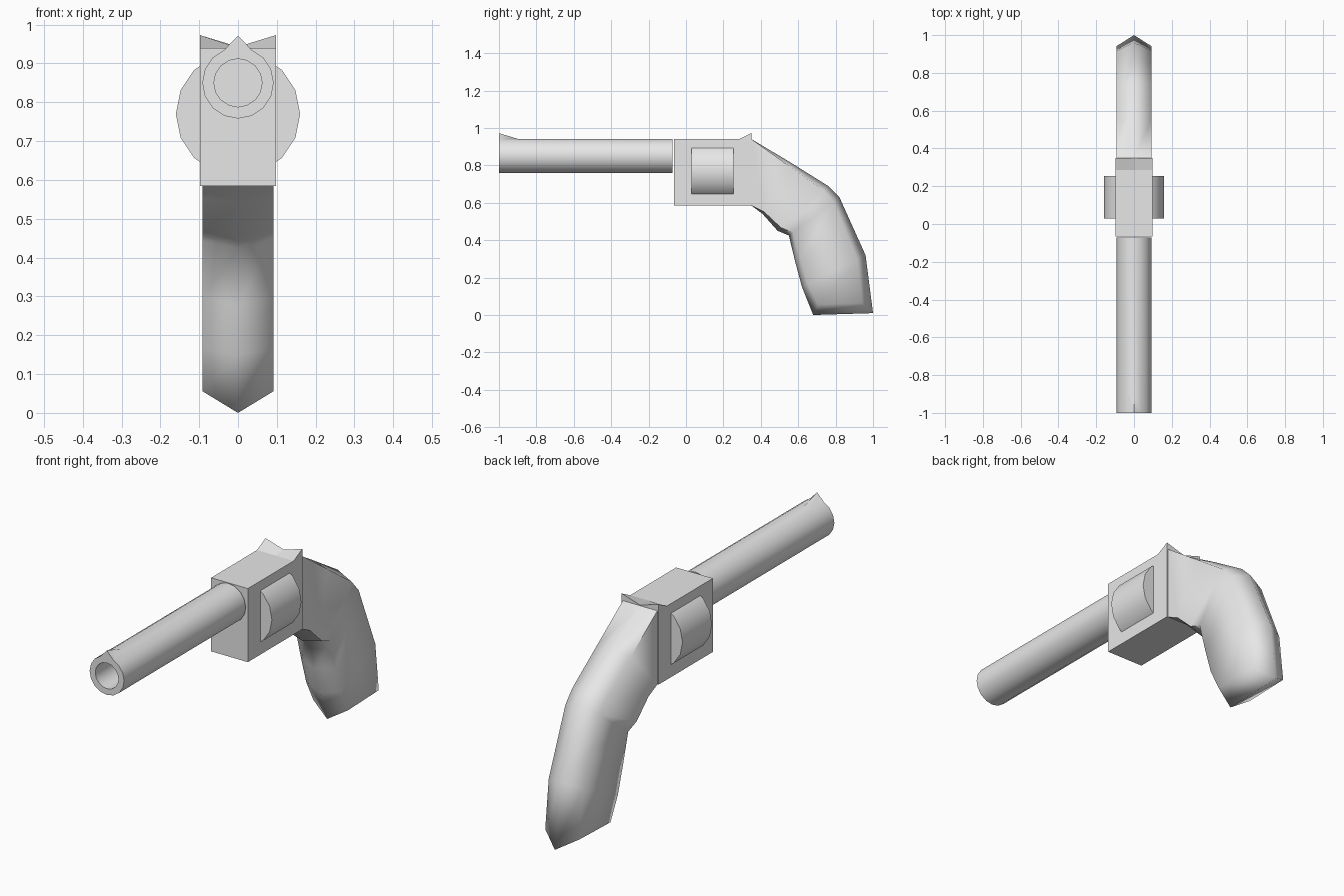
import bpy, bmesh
from math import sin, cos, pi, radians
from mathutils import Vector

cube = bpy.data.objects.get("Cube")
if cube:
    bpy.data.objects.remove(cube, do_unlink=True)

steel = bpy.data.materials.new("plain_grey")
steel.use_nodes = True
GREY = (0.8, 0.8, 0.8, 1)
steel.diffuse_color = GREY
steel.node_tree.nodes["Principled BSDF"].inputs["Base Color"].default_value = GREY


def loft(name, rings, angle=None, caps=True, closed=False):
    """Skin a list of equal-length rings of points."""
    bm = bmesh.new()
    rows = [[bm.verts.new(p) for p in ring] for ring in rings]
    pairs = list(zip(rows, rows[1:])) + ([(rows[-1], rows[0])] if closed else [])
    for a, b in pairs:
        for i in range(len(a)):
            j = (i + 1) % len(a)
            bm.faces.new((a[i], a[j], b[j], b[i]))
    if caps and not closed:
        bm.faces.new(rows[0])
        bm.faces.new(rows[-1])
    bmesh.ops.recalc_face_normals(bm, faces=bm.faces)
    mesh = bpy.data.meshes.new(name)
    bm.to_mesh(mesh)
    bm.free()
    mesh.materials.append(steel)
    obj = bpy.data.objects.new(name, mesh)
    bpy.context.collection.objects.link(obj)
    if angle:
        bpy.ops.object.select_all(action='DESELECT')
        obj.select_set(True)
        bpy.context.view_layer.objects.active = obj
        bpy.ops.object.shade_smooth_by_angle(angle=radians(angle))
    return obj


def circle(y, z, r, n=16):
    return [Vector((r * cos(2 * pi * i / n), y, z + r * sin(2 * pi * i / n)))
            for i in range(n)]


# Barrel: hollow tube whose top muzzle point is pulled up as the front sight
muzzle = circle(-1, 0.85, 0.092)
muzzle[4].z = 0.972
loft("barrel", [muzzle, circle(-0.9, 0.85, 0.092), circle(-0.072, 0.85, 0.092),
                circle(-0.072, 0.85, 0.062), circle(-1, 0.85, 0.062)],
     angle=40, closed=True)

# Frame: block whose rear top edge rises into a notched rear sight
def frame_ring(y, side, middle):
    w = 0.098
    return [(-w, y, 0.585), (w, y, 0.585), (w, y, side), (0, y, middle), (-w, y, side)]

loft("frame", [frame_ring(-0.065, 0.94, 0.94), frame_ring(0.285, 0.94, 0.94),
               frame_ring(0.35, 0.973, 0.943)])

# Revolving cylinder, showing through both sides of the frame
loft("cylinder", [circle(0.03, 0.77, 0.16), circle(0.255, 0.77, 0.16)], angle=40)

# Grip: ridged sections running from back strap to front strap (y, z)
sections = [
    ((0.35, 0.94), (0.35, 0.585), 0.0),
    ((0.56, 0.815), (0.41, 0.54), 0.02),
    ((0.76, 0.69), (0.49, 0.45), 0.035),
    ((0.82, 0.63), (0.55, 0.425), 0.04),
    ((0.89, 0.475), (0.585, 0.28), 0.045),
    ((0.96, 0.32), (0.62, 0.15), 0.05),
    ((1.0, 0.01), (0.68, 0.0), 0.05),
]
rings = []
for k, (back, front, inset) in enumerate(sections):
    b, f = Vector((0, *back)), Vector((0, *front))
    step = (f - b).normalized() * inset
    side = Vector((0.092, 0, 0))
    # the butt end rises from its centre ridge to the sides
    lift = Vector((0, -0.008, 0.055)) if k == len(sections) - 1 else Vector()
    b_in, f_in = b + step + lift, f - step * 0.7 + lift
    rings.append([b, b_in + side, f_in + side, f, f_in - side, b_in - side])
grip = loft("grip", rings, angle=75, caps=False)

# Butt: two sloping faces meeting on the centre line
bm = bmesh.new()
bm.from_mesh(grip.data)
bm.verts.ensure_lookup_table()
last = bm.verts[-6:]
for ids in ((0, 1, 2, 3), (3, 4, 5, 0)):
    bm.faces.new([last[i] for i in ids]).smooth = True
bm.faces.new(bm.verts[:6])
bmesh.ops.recalc_face_normals(bm, faces=bm.faces)
bm.to_mesh(grip.data)
bm.free()
